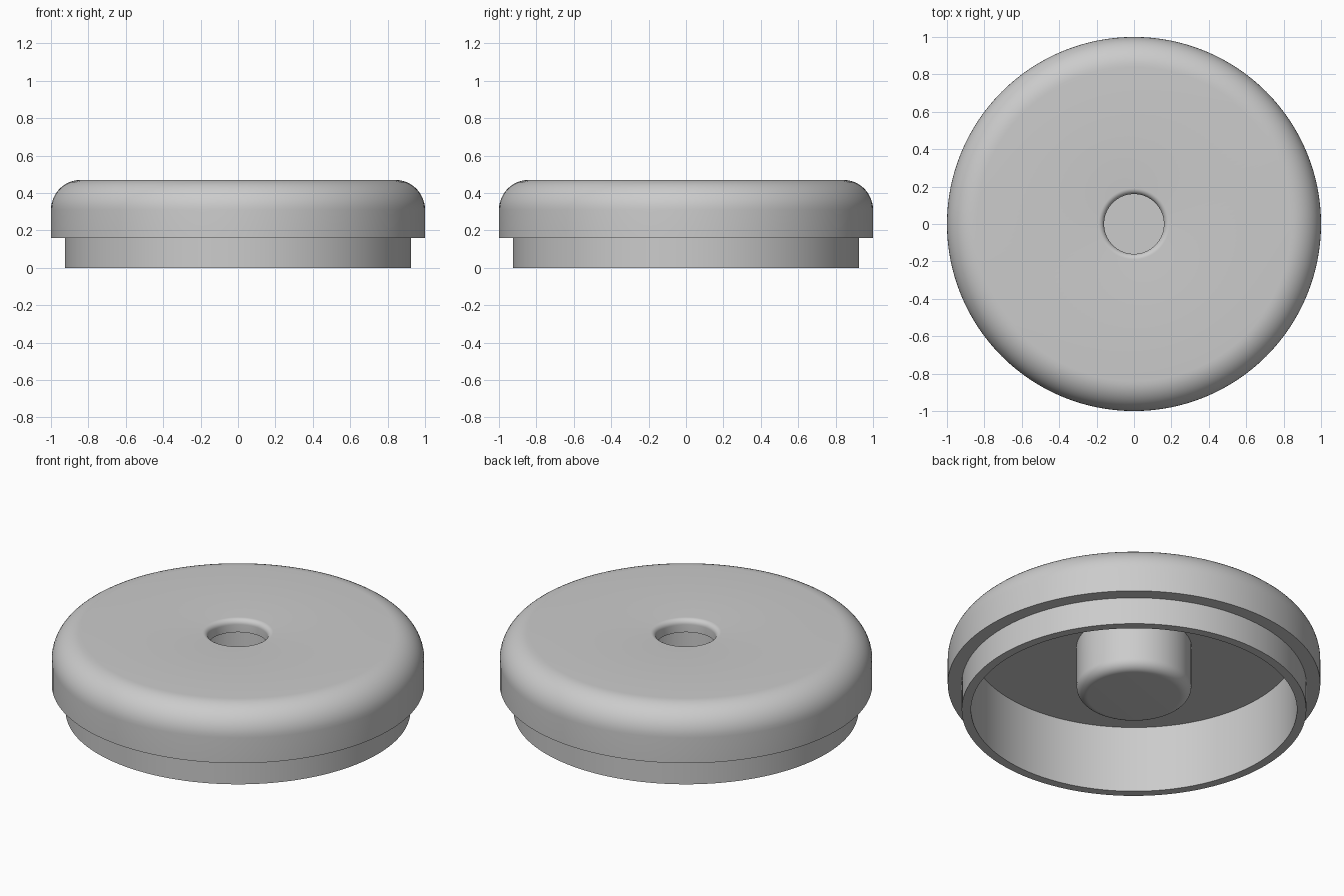
import bpy
import math

SEGMENTS = 128

old = bpy.data.objects.get("Cube")
if old:
    bpy.data.objects.remove(old, do_unlink=True)

# Plain grey material
grey = bpy.data.materials.new("plain_grey")
grey.use_nodes = True
colour = (0.6, 0.6, 0.6, 1)
grey.diffuse_color = colour
grey.node_tree.nodes["Principled BSDF"].inputs["Base Color"].default_value = colour


def arc(cx, cz, radius, start, end, steps=12):
    """Points of a circular fillet in the (radius, height) plane."""
    angles = [math.radians(start + (end - start) * i / steps) for i in range(steps + 1)]
    return [(cx + radius * math.cos(a), cz + radius * math.sin(a)) for a in angles]


def lathe(name, profile):
    """Revolve a profile about z; points on the axis become poles."""
    verts, faces, rings = [], [], []
    for r, z in profile:
        count = 1 if r == 0 else SEGMENTS
        rings.append([len(verts) + i % count for i in range(SEGMENTS)])
        for i in range(count):
            a = math.tau * i / SEGMENTS
            verts.append((r * math.cos(a), r * math.sin(a), z))
    for upper, lower in zip(rings, rings[1:]):
        for i in range(SEGMENTS):
            j = (i + 1) % SEGMENTS
            corners = (upper[i], lower[i], lower[j], upper[j])
            faces.append(tuple(dict.fromkeys(corners)))
    mesh = bpy.data.meshes.new(name)
    mesh.from_pydata(verts, [], faces)
    mesh.materials.append(grey)
    obj = bpy.data.objects.new(name, mesh)
    bpy.context.collection.objects.link(obj)
    bpy.ops.object.select_all(action="DESELECT")
    obj.select_set(True)
    bpy.context.view_layer.objects.active = obj
    bpy.ops.object.shade_smooth_by_angle(angle=math.radians(30))
    return obj


# Hollow socket: pocket floor and wall, up to the underside of the plate
pocket = [(0, 0.15), (0.24, 0.15), (0.24, 0.395)]
# Hole through the plate with a rounded lip
hole = [(0.16, 0.395)] + arc(0.19, 0.44, 0.03, 180, 90, 8)
# Rounded outer rim and the step down to the skirt
rim = arc(0.84, 0.31, 0.16, 90, 0) + [(1, 0.16), (0.925, 0.16)]
# Thin skirt, then the flat ceiling inside it
skirt = [(0.925, 0), (0.875, 0), (0.875, 0.395)]
# Outside of the socket hanging from the ceiling, with a rounded bottom
socket = [(0.308, 0.395)] + arc(0.248, 0.145, 0.06, 0, -90) + [(0, 0.085)]

lid = lathe("lid", pocket + hole + rim + skirt + socket)
